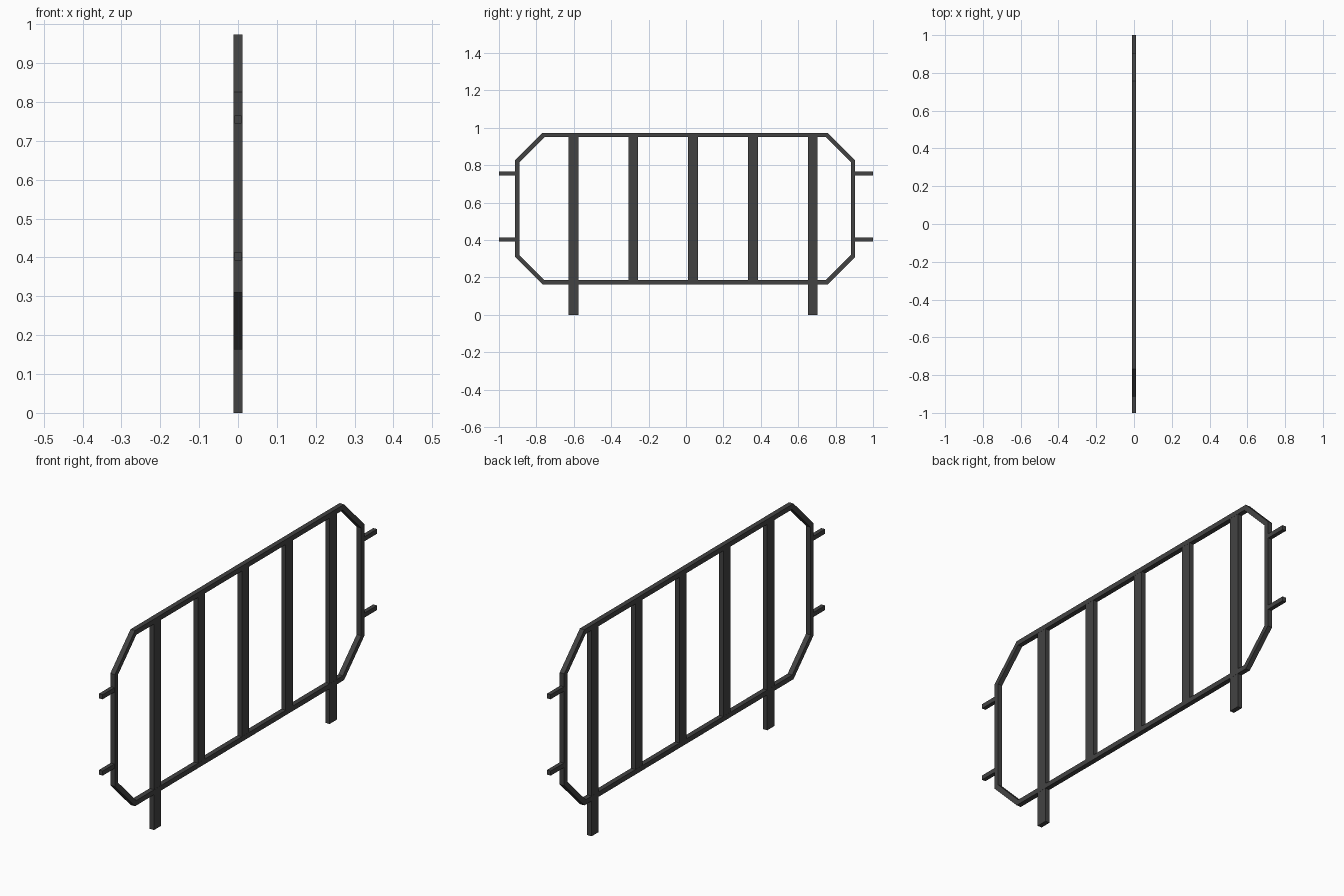
import bpy, bmesh, math

if "Cube" in bpy.data.objects:
    bpy.data.objects.remove(bpy.data.objects["Cube"])

metal = bpy.data.materials.new("dark grey metal")
metal.diffuse_color = (0.055, 0.055, 0.055, 1)
metal.use_nodes = True
metal.node_tree.nodes["Principled BSDF"].inputs["Base Color"].default_value = metal.diffuse_color


def finish(name, bm):
    bmesh.ops.recalc_face_normals(bm, faces=bm.faces)
    me = bpy.data.meshes.new(name)
    bm.to_mesh(me)
    bm.free()
    me.materials.append(metal)
    ob = bpy.data.objects.new(name, me)
    bpy.context.collection.objects.link(ob)
    return ob


def box(name, hx, y0, y1, z0, z1):
    bm = bmesh.new()
    bmesh.ops.create_cube(bm, size=1)
    for v in bm.verts:
        v.co = (v.co.x * 2 * hx,
                (y0 + y1) / 2 + v.co.y * (y1 - y0),
                (z0 + z1) / 2 + v.co.z * (z1 - z0))
    return finish(name, bm)


# Frame: mitred octagonal ring of square bar
Y0, Y1, Z0, Z1, CUT, BAR, HX = -0.914, 0.904, 0.163, 0.973, 0.147, 0.023, 0.0115


def octagon(inset):
    c = CUT + inset * (math.sqrt(2) - 2)  # keeps the 45 degree bars equally thick
    a, b, d, e = Y0 + inset, Y1 - inset, Z0 + inset, Z1 - inset
    return [(a + c, d), (b - c, d), (b, d + c), (b, e - c),
            (b - c, e), (a + c, e), (a, e - c), (a, d + c)]


bm = bmesh.new()
rings = [[bm.verts.new((x, y, z)) for y, z in octagon(i)]
         for x, i in ((HX, 0), (HX, BAR), (-HX, BAR), (-HX, 0))]
for r in range(4):
    p, q = rings[r], rings[(r + 1) % 4]
    for i in range(8):
        j = (i + 1) % 8
        bm.faces.new((p[i], p[j], q[j], q[i]))
finish("frame", bm)

# Upright slats; the outer two run down as legs
for i in range(5):
    y = -0.602 + 0.32 * i
    leg = i in (0, 4)
    box("leg_post" if leg else "slat", HX - 0.0004, y - 0.026, y + 0.026,
        0 if leg else Z0 + 0.012, Z1 - 0.012)

# Connector stubs at both ends
for z in (0.755, 0.403):
    box("left_connector", 0.0095, -1, Y0 + 0.01, z - 0.0105, z + 0.0105)
    box("right_connector", 0.0095, Y1 - 0.01, 1, z - 0.0105, z + 0.0105)
